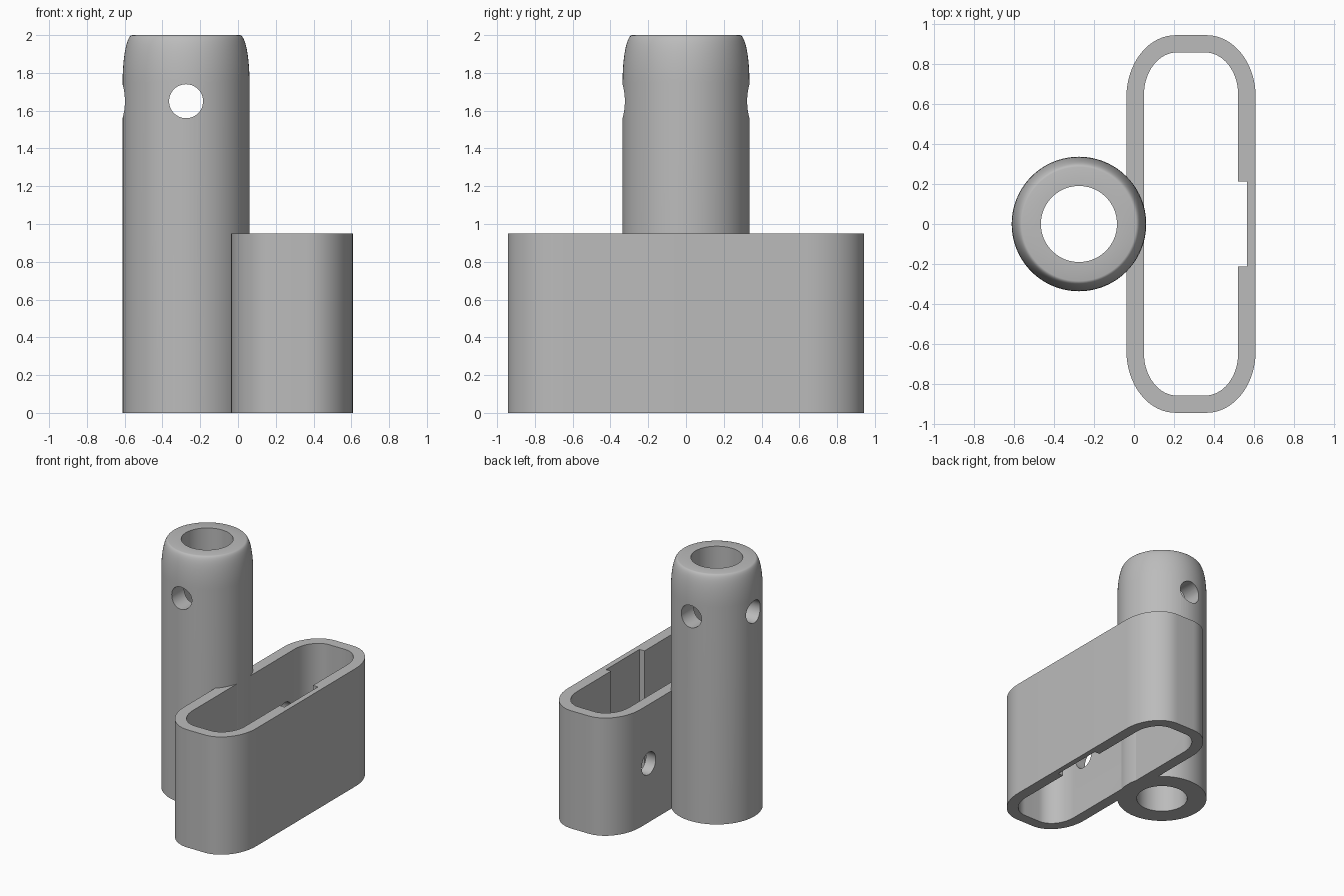
import bpy
import bmesh
import math
from mathutils import Matrix

if "Cube" in bpy.data.objects:
    bpy.data.objects.remove(bpy.data.objects["Cube"], do_unlink=True)

grey = bpy.data.materials.new("plain grey")
grey.use_nodes = True
colour = (0.5, 0.5, 0.5, 1)
grey.diffuse_color = colour
grey.node_tree.nodes["Principled BSDF"].inputs["Base Color"].default_value = colour

TUBE_X, SLEEVE_X = -0.275, 0.285
SLEEVE_H = 0.95


def make_object(name, bm):
    bmesh.ops.recalc_face_normals(bm, faces=bm.faces)
    mesh = bpy.data.meshes.new(name)
    bm.to_mesh(mesh)
    bm.free()
    mesh.materials.append(grey)
    obj = bpy.data.objects.new(name, mesh)
    bpy.context.collection.objects.link(obj)
    return obj


def rounded_outline(half_x, half_y, rx, ry, steps=16):
    """Rectangle with elliptical corners, as a list of points."""
    points = []
    for quarter, (sx, sy) in enumerate([(1, 1), (-1, 1), (-1, -1), (1, -1)]):
        for i in range(steps + 1):
            a = (quarter + i / steps) * math.pi / 2
            points.append((SLEEVE_X + sx * (half_x - rx) + rx * math.cos(a),
                           sy * (half_y - ry) + ry * math.sin(a)))
    return points


def bridge(bm, rings):
    """Join consecutive rings into a closed band."""
    for low, high in zip(rings, rings[1:] + rings[:1]):
        for i in range(len(low)):
            j = (i + 1) % len(low)
            bm.faces.new((low[i], low[j], high[j], high[i]))


def cut(target, cutter):
    mod = target.modifiers.new("cut", "BOOLEAN")
    mod.operation = "DIFFERENCE"
    mod.solver = "EXACT"
    mod.object = cutter
    bpy.context.view_layer.objects.active = target
    bpy.ops.object.modifier_apply(modifier=mod.name)
    bpy.data.objects.remove(cutter, do_unlink=True)


def cylinder_cutter(centre, axis, length, radius=0.09):
    turn = Matrix.Rotation(math.pi / 2, 4, "Y" if axis == "X" else "X")
    bm = bmesh.new()
    bmesh.ops.create_cone(bm, cap_ends=True, segments=48, radius1=radius,
                          radius2=radius, depth=length,
                          matrix=Matrix.Translation(centre) @ turn)
    return make_object("hole_cutter", bm)


def smooth(obj):
    bpy.ops.object.select_all(action="DESELECT")
    obj.select_set(True)
    bpy.context.view_layer.objects.active = obj
    bpy.ops.object.shade_smooth_by_angle(angle=math.radians(30))


# Upright tube: turned profile with a bore and a rounded nose
R, BORE, NOSE_R, NOSE_H = 0.336, 0.19, 0.285, 0.25
profile = [(BORE, 0), (R, 0)]
for i in range(13):
    a = i / 12 * math.pi / 2
    profile.append((NOSE_R + (R - NOSE_R) * math.cos(a),
                    2 - NOSE_H + NOSE_H * math.sin(a)))
profile.append((BORE, 2))
SIDES = 96
bm = bmesh.new()
bridge(bm, [[bm.verts.new((TUBE_X + r * math.cos(2 * math.pi * i / SIDES),
                           r * math.sin(2 * math.pi * i / SIDES), z))
             for i in range(SIDES)] for r, z in profile])
tube = make_object("upright_tube", bm)

# Pin holes: one straight through front to back, one on the outer side only
cut(tube, cylinder_cutter((TUBE_X, 0, 1.65), "Y", 1))
cut(tube, cylinder_cutter((TUBE_X - 0.3, 0, 1.65), "X", 0.5))
smooth(tube)

# Oblong sleeve: open top and bottom
outer = rounded_outline(0.323, 0.943, 0.245, 0.31)
inner = rounded_outline(0.235, 0.857, 0.165, 0.21)
bm = bmesh.new()
bridge(bm, [[bm.verts.new((x, y, z)) for x, y in outline]
            for outline, z in ((inner, 0), (outer, 0),
                               (outer, SLEEVE_H), (inner, SLEEVE_H))])
sleeve = make_object("oblong_sleeve", bm)

# Shallow full-height groove in the outer wall's inside face
bm = bmesh.new()
bmesh.ops.create_cube(bm, size=1, matrix=Matrix.Translation((0.465, 0, SLEEVE_H / 2))
                      @ Matrix.Diagonal((0.2, 0.426, 1.2, 1)))
cut(sleeve, make_object("groove_cutter", bm))

# Screw holes in the wall on the tube's side
for side in (-1, 1):
    cut(sleeve, cylinder_cutter((0, side * 0.53, SLEEVE_H / 2), "X", 0.4))
smooth(sleeve)
